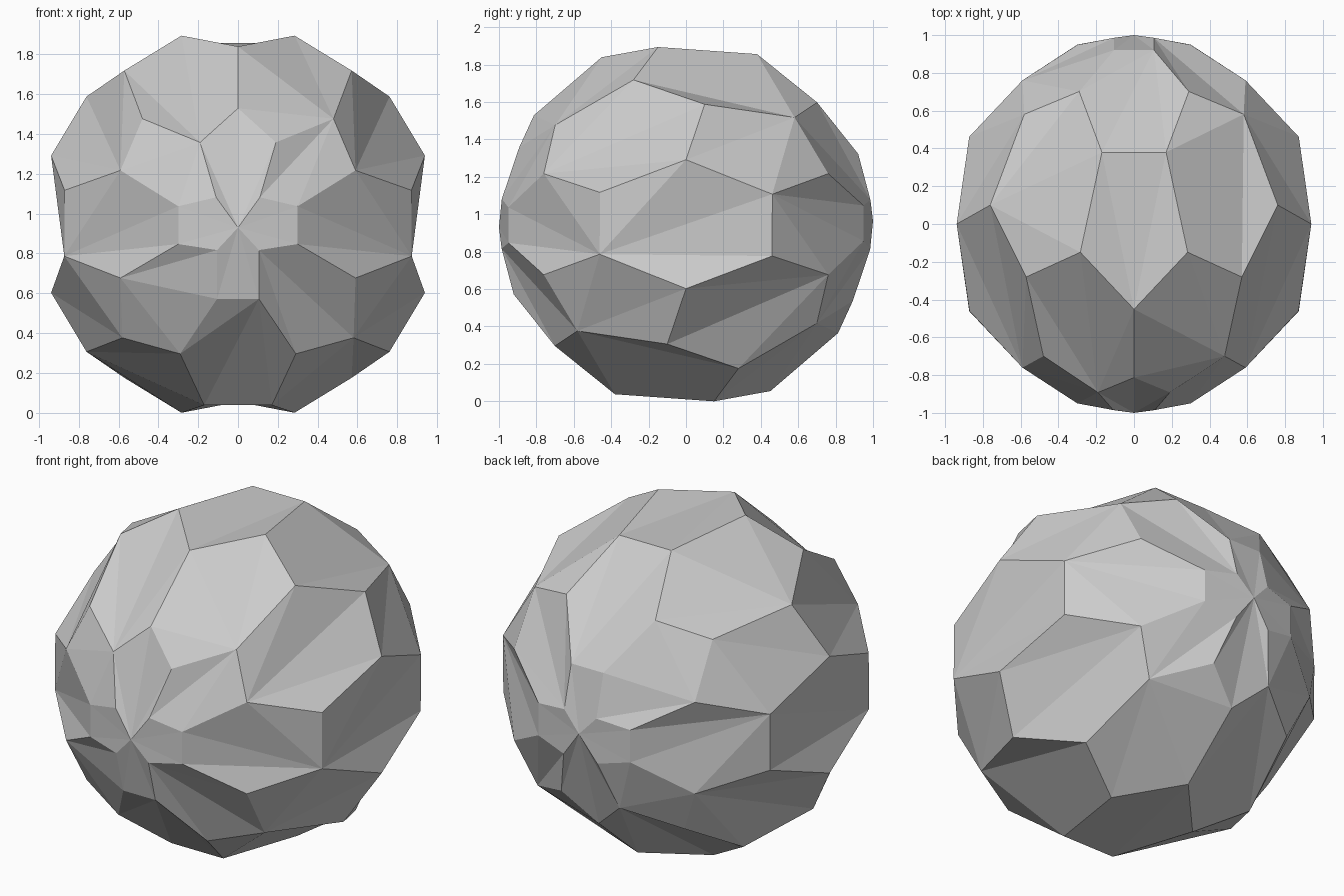
import bpy, bmesh
from mathutils import Vector

if "Cube" in bpy.data.objects:
    bpy.data.objects.remove(bpy.data.objects["Cube"])

# Corner points of one quarter of the ball; the rest follow by symmetry
QUARTER = {
    'a': (.94, 0, .345), 'b': (.87, -.46, .17), 'c': (.87, -.46, -.16),
    'd': (.76, .10, .64), 'e': (.57, -.28, .77), 'f': (.48, -.70, .53),
    'g': (.59, -.76, .27), 'h': (.59, -.76, -.27), 'i': (.58, .58, .57),
    'j': (.285, -.15, .95), 'k': (.17, .38, .91), 'l': (.29, .70, .65),
    'm': (.105, .92, .375), 'n': (.105, .985, .13), 'o': (.30, .95, .10),
    'p': (.30, .95, -.09), 'q': (.19, .89, -.41), 'r': (.11, .985, -.135),
    's': (0, -.45, .89), 't': (0, -.81, .58), 'u': (0, -1, -.017),
}

# Side panels: corner loop, fan corner on the right, fan corner on the left.
# Capital letters are the half-turn (about x) of the lower-case point.
SIDE = [("abgfed", 'g', 'g'), ("adiHC", 'i', 'i'), ("bchOPg", 'c', 'c'),
        ("ejstQf", 'f', 'Q'), ("fgPRQ", 'f', 'Q'), ("RPONu", 'u', 'u'),
        ("hILMNO", 'N', 'h'), ("dejkli", 'i', 'd')]
# Panels across the centre plane: right half of the loop, and the fan corner
MIDDLE = [("sjk", 's'), ("klm", 'm'), ("tQRu", 'u'), ("mnU", 'U')]

bm = bmesh.new()
verts = {}


def corner(letter, side, turn):
    """Shared vertex for a letter, on the right (1) or left (-1) side."""
    x, y, z = QUARTER[letter.lower()]
    s = -1 if letter.isupper() != turn else 1
    p = Vector((x * side, y * s, z * s)).normalized()
    key = tuple(round(v, 4) + 0.0 for v in p)
    if key not in verts:
        verts[key] = bm.verts.new(p)
    return verts[key]


def panel(loop, start):
    """Triangulated panel, fanned out from one corner."""
    i = loop.index(start)
    loop = loop[i:] + loop[:i]
    for v, w in zip(loop[1:], loop[2:]):
        bm.faces.new((start, v, w))


# Large hexagon on each side
for side in (1, -1):
    loop = [corner(ch, side, False) for ch in "cABCab"]
    panel(loop, loop[0])

for turn in (False, True):
    # Side panels, mirrored left and right
    for names, right, left in SIDE:
        for side, start in ((1, right), (-1, left)):
            loop = [corner(ch, side, turn) for ch in names]
            panel(loop, corner(start, side, turn))
    # Centre panels
    for names, start in MIDDLE:
        loop = [corner(ch, 1, turn) for ch in names]
        for ch in reversed(names):
            v = corner(ch, -1, turn)
            if v not in loop:
                loop.append(v)
        panel(loop, corner(start, 1, turn))

bmesh.ops.recalc_face_normals(bm, faces=bm.faces)

# Stand the ball on the ground
low = min(v.co.z for v in bm.verts)
bmesh.ops.translate(bm, verts=bm.verts, vec=(0, 0, -low))

mesh = bpy.data.meshes.new("faceted_ball")
bm.to_mesh(mesh)
bm.free()
ball = bpy.data.objects.new("faceted_ball", mesh)
bpy.context.collection.objects.link(ball)
